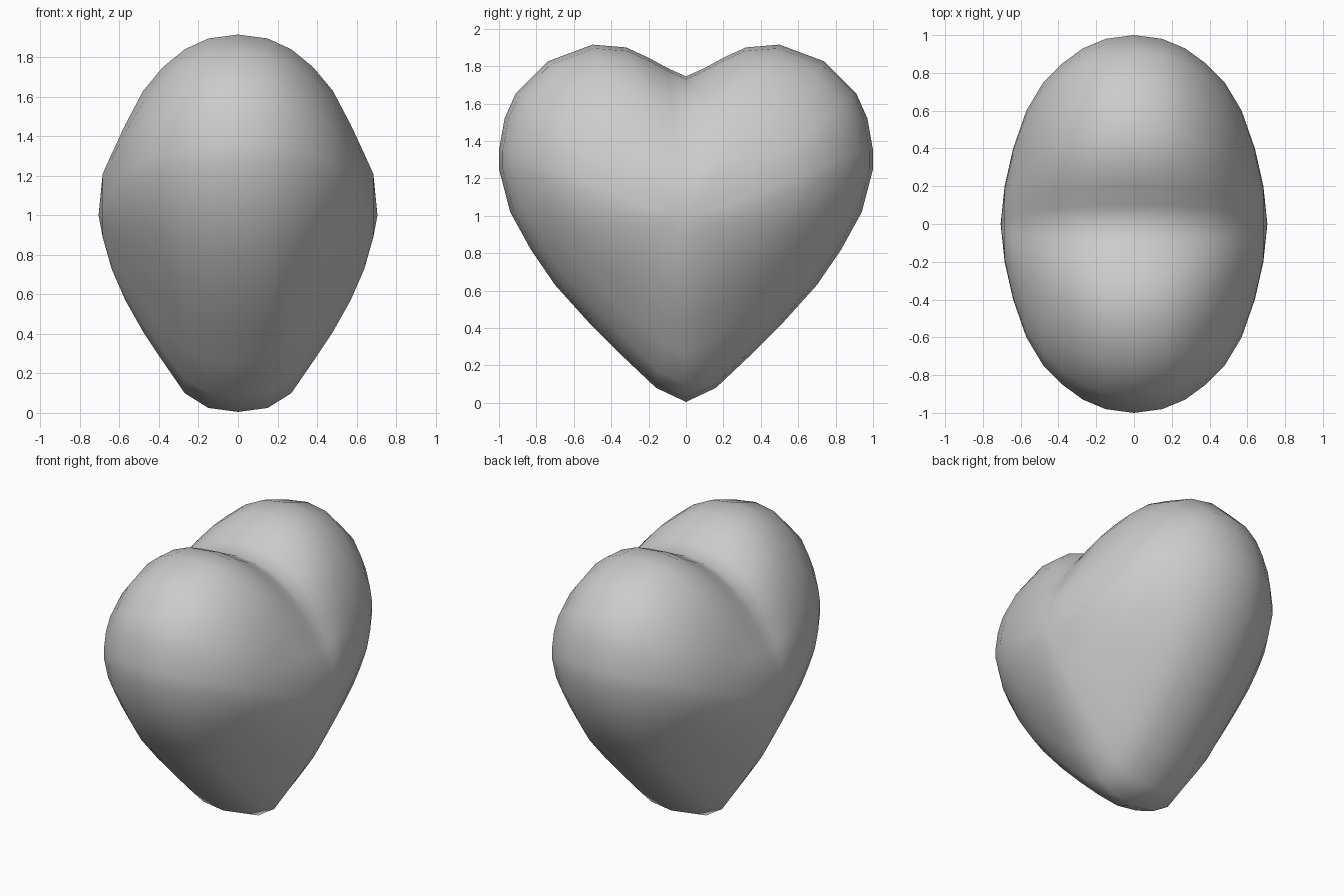
import bpy, bmesh

cube = bpy.data.objects.get("Cube")
if cube:
    bpy.data.objects.remove(cube, do_unlink=True)

# Half outline of the heart, from the notch down to the tip (y, z)
HALF = [(0, 1.745), (.1, 1.79), (.2, 1.845), (.32, 1.9), (.5, 1.915), (.74, 1.825),
        (.91, 1.655), (.97, 1.52), (1, 1.35), (1, 1.25), (.94, 1.02), (.83, .82),
        (.7, .63), (.52, .43), (.34, .25), (.16, .08), (0, .005)]
TOP, MID, LOW = 1.915, 1.3, .005
LOBE_Y = .5

# Slices towards the cheek: x, half width, top, middle, bottom
SLICES = [(0, 1, 1.915, 1.3, .005), (.15, .98, 1.895, 1.3, .025), (.27, .93, 1.84, 1.29, .1),
          (.38, .85, 1.75, 1.27, .26), (.48, .75, 1.63, 1.24, .41), (.57, .6, 1.46, 1.18, .57),
          (.64, .4, 1.31, 1.1, .73), (.685, .2, 1.21, 1.03, .89)]
CHEEK = (.706, 0, 1.0)

outline = HALF + [(-y, z) for y, z in HALF[-2:0:-1]]


def slice_point(y, z, row):
    """Fit one outline point into a slice, filling the notch near the cheek."""
    x, width, top, mid, low = row
    if z > MID:
        if abs(y) < LOBE_Y:
            z += (TOP - z) * (x / CHEEK[0]) ** 4
        z = mid + (z - MID) * (top - mid) / (TOP - MID)
    else:
        z = mid - (MID - z) * (mid - low) / (MID - LOW)
    return x, y * width, z


# Heart body: nested slices on both sides of a shared middle ring
bm = bmesh.new()
n = len(outline)
middle = [bm.verts.new(slice_point(y, z, SLICES[0])) for y, z in outline]
for side in (1, -1):
    ring = middle
    for row in SLICES[1:]:
        points = [slice_point(y, z, row) for y, z in outline]
        inner = [bm.verts.new((side * x, y, z)) for x, y, z in points]
        for i in range(n):
            j = (i + 1) % n
            bm.faces.new((ring[i], ring[j], inner[j], inner[i]))
        ring = inner
    tip = bm.verts.new((side * CHEEK[0], CHEEK[1], CHEEK[2]))
    for i in range(n):
        bm.faces.new((ring[i], ring[(i + 1) % n], tip))
bmesh.ops.recalc_face_normals(bm, faces=bm.faces)
for face in bm.faces:
    face.smooth = True

mesh = bpy.data.meshes.new("heart")
bm.to_mesh(mesh)
bm.free()
heart = bpy.data.objects.new("heart", mesh)
bpy.context.collection.objects.link(heart)

# Plain grey material
grey = bpy.data.materials.new("light grey")
grey.use_nodes = True
grey.diffuse_color = (.6, .6, .6, 1)
grey.node_tree.nodes["Principled BSDF"].inputs["Base Color"].default_value = (.6, .6, .6, 1)
mesh.materials.append(grey)
